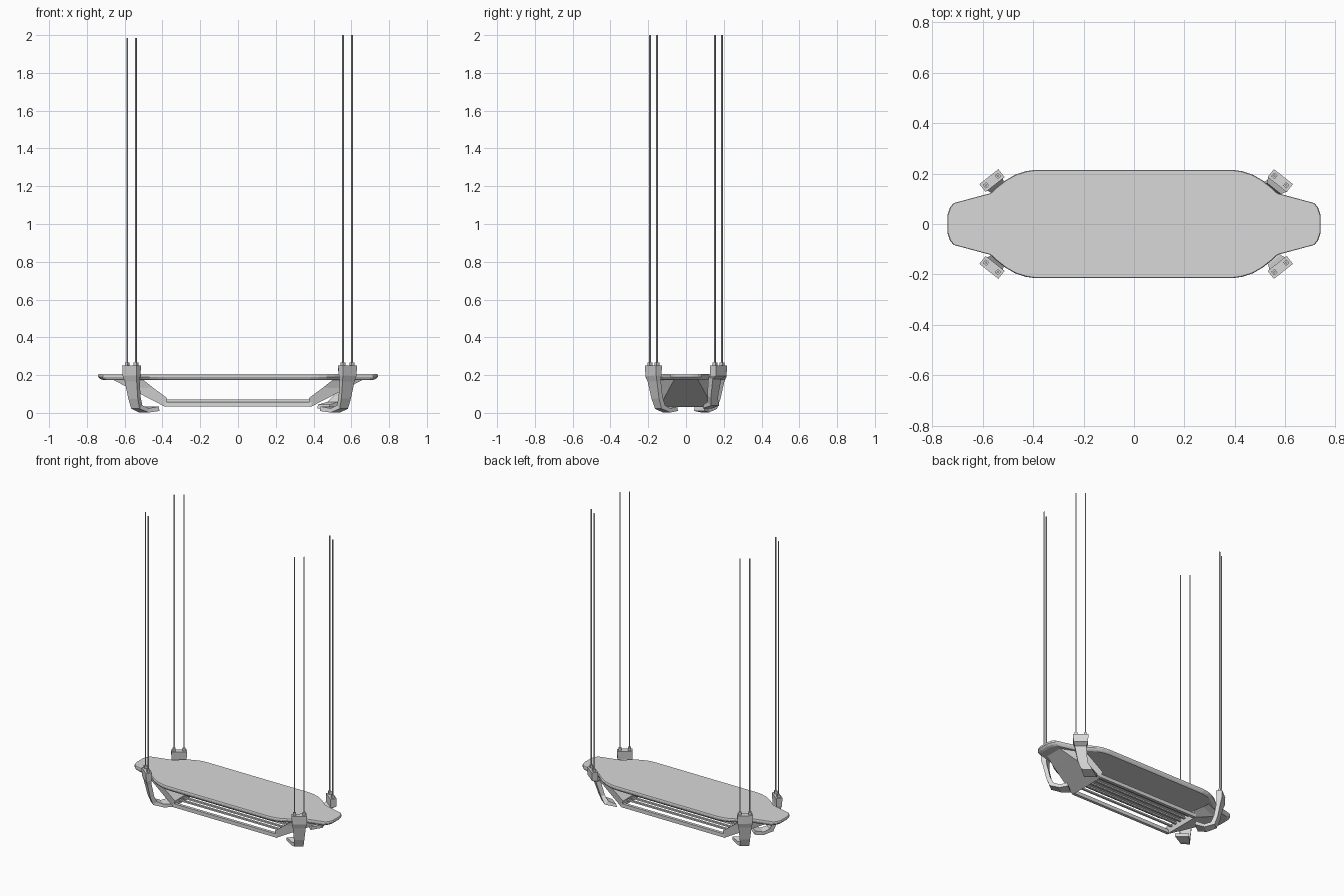
import bpy, bmesh, math
from mathutils import Vector

if "Cube" in bpy.data.objects:
    bpy.data.objects.remove(bpy.data.objects["Cube"])

mat = bpy.data.materials.new("plain grey")
mat.diffuse_color = (0.69, 0.69, 0.69, 1)
mat.use_nodes = True
mat.node_tree.nodes["Principled BSDF"].inputs["Base Color"].default_value = mat.diffuse_color


def finish(name, bm):
    bmesh.ops.recalc_face_normals(bm, faces=bm.faces)
    me = bpy.data.meshes.new(name)
    bm.to_mesh(me)
    bm.free()
    me.materials.append(mat)
    ob = bpy.data.objects.new(name, me)
    bpy.context.collection.objects.link(ob)
    return ob


def loft(name, rings):
    """Skin a list of equal-length point rings and cap both ends."""
    bm = bmesh.new()
    vs = [[bm.verts.new(p) for p in r] for r in rings]
    n = len(rings[0])
    for a, b in zip(vs, vs[1:]):
        for i in range(n):
            j = (i + 1) % n
            bm.faces.new((a[i], a[j], b[j], b[i]))
    bm.faces.new(vs[0])
    bm.faces.new(vs[-1])
    return finish(name, bm)


def box(name, x0, x1, y0, y1, z0, z1):
    return loft(name, [[(x0, y0, z), (x1, y0, z), (x1, y1, z), (x0, y1, z)] for z in (z0, z1)])


# Deck: long rounded board with a tongue at each end
quarter = [(0.74, 0.035), (0.73, 0.065), (0.715, 0.083), (0.57, 0.122), (0.545, 0.145),
           (0.51, 0.173), (0.47, 0.196), (0.43, 0.209), (0.39, 0.215)]
half = quarter + [(-x, y) for x, y in reversed(quarter)]
outline = half + [(-x, -y) for x, y in half]


def ring(z, kx, ky):
    return [(x * kx, y * ky, z) for x, y in outline]


loft("deck", [ring(0.174, 0.965, 0.95), ring(0.180, 0.985, 0.975), ring(0.190, 1, 1),
              ring(0.200, 1, 1), ring(0.205, 0.996, 0.988)])

# Lower tray: low side rails and long thin slats
for s, side in ((-1, "front"), (1, "back")):
    y0, y1 = sorted((s * 0.14, s * 0.120))
    box(side + "_tray_rail", -0.39, 0.39, y0, y1, 0.033, 0.058)
for i in range(5):
    y = -0.085 + i * 0.0425
    box("tray_slat_%d" % i, -0.39, 0.39, y - 0.007, y + 0.007, 0.060, 0.070)

# End supports: wedge from the tray up to the tongue
for s, side in ((-1, "left"), (1, "right")):
    outer = [(0.385, 0.14, 0.032), (0.575, 0.11, 0.130), (0.665, 0.068, 0.178)]
    inner = [(0.375, 0.14, 0.078), (0.45, 0.137, 0.134), (0.505, 0.13, 0.178)]
    rings = []
    for k, ((a, b, c), (d, e, f)) in enumerate(zip(outer, inner)):
        w = b * (1, 0.8, 0.9)[k]
        rings.append([(s * a, -w, c), (s * a, w, c), (s * d, e, f), (s * d, -e, f)])
    loft(side + "_end_support", rings)

# Corner hooks: clamp block, arm and foot under the tray, two ropes each
# sections: outer (r, z), inner (r, z), half width, sideways shift
sections = [((0.020, 0.250), (-0.020, 0.250), 0.048, 0),
            ((0.018, 0.195), (-0.016, 0.195), 0.046, 0),
            ((0.008, 0.165), (-0.018, 0.170), 0.040, 0),
            ((-0.012, 0.075), (-0.036, 0.085), 0.032, 0),
            ((-0.032, 0.022), (-0.056, 0.040), 0.028, 0),
            ((-0.095, 0.002), (-0.095, 0.024), 0.032, -0.008),
            ((-0.150, 0.010), (-0.145, 0.034), 0.044, -0.025)]
# the back right hook dives inwards at once and turns its foot along the tray
turned = [((0.020, 0.250), (-0.020, 0.250), 0.048, 0),
          ((0.018, 0.195), (-0.020, 0.195), 0.046, 0),
          ((-0.010, 0.180), (-0.040, 0.185), 0.036, 0),
          ((-0.040, 0.080), (-0.064, 0.090), 0.030, -0.015),
          ((-0.055, 0.038), (-0.078, 0.058), 0.035, -0.040),
          ((-0.125, 0.024), (-0.120, 0.044), 0.040, -0.065)]
for sx in (-1, 1):
    for sy in (-1, 1):
        tag = ("back" if sy > 0 else "front") + ("_right" if sx > 0 else "_left")
        r = Vector((0.62 * sx, 0.785 * sy, 0))
        t = Vector((0.785 * sx, -0.62 * sy, 0))
        c = Vector((0.580 if sx > 0 else -0.563, 0.172 * sy, 0))

        def at(a, b, z):
            return c + r * a + t * b + Vector((0, 0, z))

        def post(name, b, w, z0, z1):
            loft(name, [[at(-w, b - w, z), at(w, b - w, z), at(w, b + w, z), at(-w, b + w, z)]
                        for z in (z0, z1)])

        secs = turned if sx > 0 and sy > 0 else sections
        loft(tag + "_hook", [[at(o[0], k - w, o[1]), at(o[0], k + w, o[1]),
                              at(i[0], k + w, i[1]), at(i[0], k - w, i[1])]
                             for o, i, w, k in secs])
        for n, b in enumerate((-0.03, 0.03)):
            post("%s_rope_socket_%d" % (tag, n), b, 0.009, 0.24, 0.268)
            post("%s_rope_%d" % (tag, n), b, 0.0036, 0.25, 2.0 if sx > 0 else 1.985)
